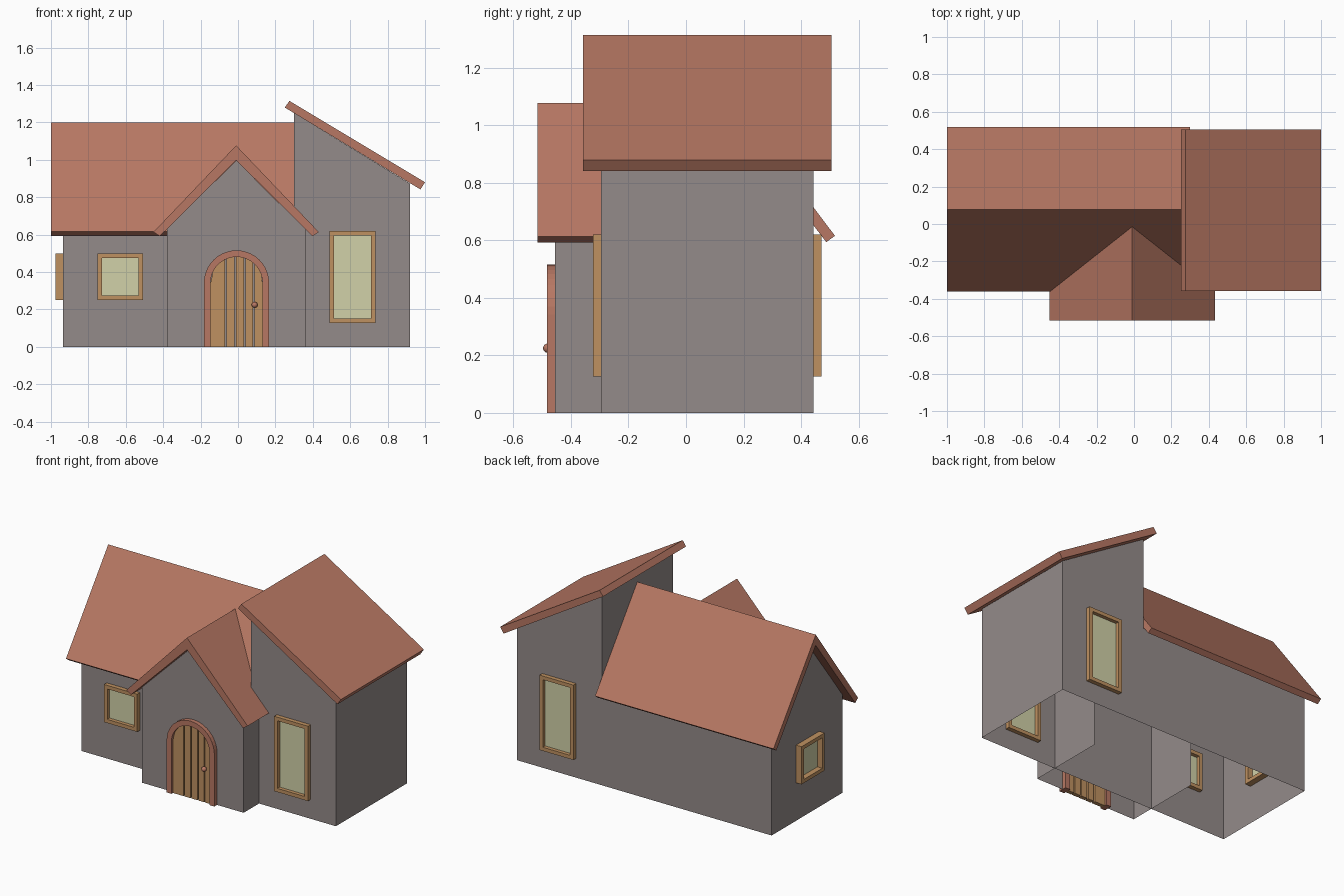
import bpy, bmesh, math
from mathutils import Vector

if "Cube" in bpy.data.objects:
    bpy.data.objects.remove(bpy.data.objects["Cube"])


def material(name, rgb):
    m = bpy.data.materials.new(name)
    m.diffuse_color = (*rgb, 1)
    m.use_nodes = True
    m.node_tree.nodes["Principled BSDF"].inputs["Base Color"].default_value = m.diffuse_color
    return m


WALL = material("grey_plaster", (0.296, 0.258, 0.253))
TILE = material("terracotta", (0.477, 0.187, 0.126))
WOOD = material("light_wood", (0.522, 0.285, 0.119))
GLASS = material("pale_glass", (0.638, 0.638, 0.393))


def finish(name, bm, mat):
    me = bpy.data.meshes.new(name)
    bm.to_mesh(me)
    bm.free()
    me.materials.append(mat)
    ob = bpy.data.objects.new(name, me)
    bpy.context.collection.objects.link(ob)
    return ob


def place(axis, u, v, d):
    """Profile point (u, z) at depth d along the x or y axis."""
    return (u, d, v) if axis == 'y' else (d, u, v)


def prism(name, profile, axis, d0, d1, mat):
    bm = bmesh.new()
    a, b = [[bm.verts.new(place(axis, u, v, d)) for u, v in profile] for d in (d0, d1)]
    n = len(profile)
    bm.faces.new(a)
    bm.faces.new(b[::-1])
    for i in range(n):
        j = (i + 1) % n
        bm.faces.new((a[j], a[i], b[i], b[j]))
    bmesh.ops.recalc_face_normals(bm, faces=bm.faces[:])
    return finish(name, bm, mat)


def shell(name, polys, middle):
    """Thin walls open at the bottom, all facing away from the middle."""
    bm = bmesh.new()
    for p in polys:
        f = bm.faces.new([bm.verts.new(c) for c in p])
        f.normal_update()
        if f.normal.dot(f.calc_center_median() - Vector(middle)) < 0:
            f.normal_flip()
    bmesh.ops.remove_doubles(bm, verts=bm.verts[:], dist=1e-4)
    return finish(name, bm, WALL)


def rect(u0, u1, v0, v1):
    return [(u0, v0), (u1, v0), (u1, v1), (u0, v1)]


def window(name, axis, u0, u1, z0, z1, d, depth):
    """Frame ring straddling the wall plane d, with a thin pane in it."""
    t = 0.024
    loops = [rect(u0, u1, z0, z1), rect(u0 + t, u1 - t, z0 + t, z1 - t)]
    bm = bmesh.new()
    oa, ia, ob, ib = [[bm.verts.new(place(axis, u, v, dd)) for u, v in lp]
                      for dd in (d - depth, d + depth) for lp in loops]
    for i in range(4):
        j = (i + 1) % 4
        for p, q in ((oa, ia), (ib, ob), (ob, oa), (ia, ib)):
            bm.faces.new((p[i], p[j], q[j], q[i]))
    bmesh.ops.recalc_face_normals(bm, faces=bm.faces[:])
    finish(name + "_frame", bm, WOOD)
    prism(name + "_pane", loops[1], axis, d - 0.004, d + 0.004, GLASS)


XL, XM, XR = -0.935, 0.30, 0.92     # left wall, wing join, right wall
YF, YB, YR = -0.295, 0.444, 0.078   # front wall, back wall, ridge
PX0, PX1, PC, PF, PB = -0.38, 0.36, -0.01, -0.455, 0.07

# Main wing walls
E = 0.645
shell("main_walls", [
    [(XL, YF, 0), (XM, YF, 0), (XM, YF, E), (XL, YF, E)],
    [(XL, YB, 0), (XM, YB, 0), (XM, YB, E), (XL, YB, E)],
    [(XL, YF, 0), (XL, YB, 0), (XL, YB, E), (XL, YR, 1.125), (XL, YF, E)],
], (-0.3, 0.07, 0.4))

# Tall right wing walls
H0, H1 = 1.25, 0.873
shell("right_wing_walls", [
    [(XM, y, 0), (XR, y, 0), (XR, y, H1), (XM, y, H0)] for y in (YF, YB)
] + [
    [(XR, YF, 0), (XR, YB, 0), (XR, YB, H1), (XR, YF, H1)],
    [(XM, YF, 0.6), (XM, YB, 0.6), (XM, YB, H0), (XM, YF, H0)],
], (0.6, 0.07, 0.5))

# Porch walls
PE = 0.63
shell("porch_walls", [
    [(PX0, PF, 0), (PX1, PF, 0), (PX1, PF, PE), (PC, PF, 0.996), (PX0, PF, PE)],
] + [
    [(x, PF, 0), (x, PB, 0), (x, PB, PE), (x, PF, PE)] for x in (PX0, PX1)
], (PC, -0.1, 0.4))


def gable(c, half, inner, top, under, eave, low):
    return [(c - half, eave), (c, top), (c + half, eave),
            (c + inner, low), (c, under), (c - inner, low)]


# Roofs
prism("main_roof", gable(YR, 0.44, 0.41, 1.2, 1.13, 0.616, 0.594), 'x', -1, XM, TILE)
prism("porch_roof", gable(PC, 0.442, 0.408, 1.077, 0.998, 0.614, 0.592), 'y', -0.517, PB, TILE)
prism("right_wing_roof", [(0.25, 1.28), (0.275, 1.315), (1.0, 0.88), (0.975, 0.842)],
      'y', -0.358, 0.506, TILE)

# Windows
window("front_left_window", 'y', -0.75, -0.508, 0.25, 0.498, YF, 0.028)
window("left_side_window", 'x', -0.05, 0.19, 0.25, 0.498, XL, 0.04)
window("front_right_window", 'y', 0.49, 0.736, 0.127, 0.62, YF, 0.028)
window("back_right_window", 'y', 0.49, 0.736, 0.127, 0.62, YB, 0.028)

# Arched door surround
DX, DZ, RO, RI, N = -0.008, 0.342, 0.174, 0.139, 20


def arc(r):
    return [(DX + r * math.cos(math.pi * i / N), DZ + r * math.sin(math.pi * i / N))
            for i in range(N + 1)]


prism("door_surround",
      [(DX + RO, 0)] + arc(RO) + [(DX - RO, 0), (DX - RI, 0)] + arc(RI)[::-1] + [(DX + RI, 0)],
      'y', -0.483, -0.427, TILE)

# Door planks cut to the arch
step = 2 * RI / 5.6
edges = [-RI] + [(-1.5 + k) * step for k in range(4)] + [RI]
edges = [-RI, -0.058, -0.008, 0.044, 0.093, RI]
for k in range(5):
    a = edges[k] + (0.004 if k else 0)
    b = edges[k + 1] - (0.004 if k < 4 else 0)
    top = [b + (a - b) * i / 6 for i in range(7)]
    prof = [(DX + a, 0), (DX + b, 0)] + [
        (DX + u, DZ + math.sqrt(max(RI * RI - u * u, 0))) for u in top]
    prism("door_plank_%d" % (k + 1), prof, 'y', -0.468, -0.442, WOOD)

# Door knob
bpy.ops.mesh.primitive_uv_sphere_add(segments=20, ring_count=12, radius=0.016,
                                     location=(0.089, -0.481, 0.225))
knob = bpy.context.object
knob.name = "door_knob"
knob.data.materials.append(TILE)
bpy.ops.object.shade_smooth()
